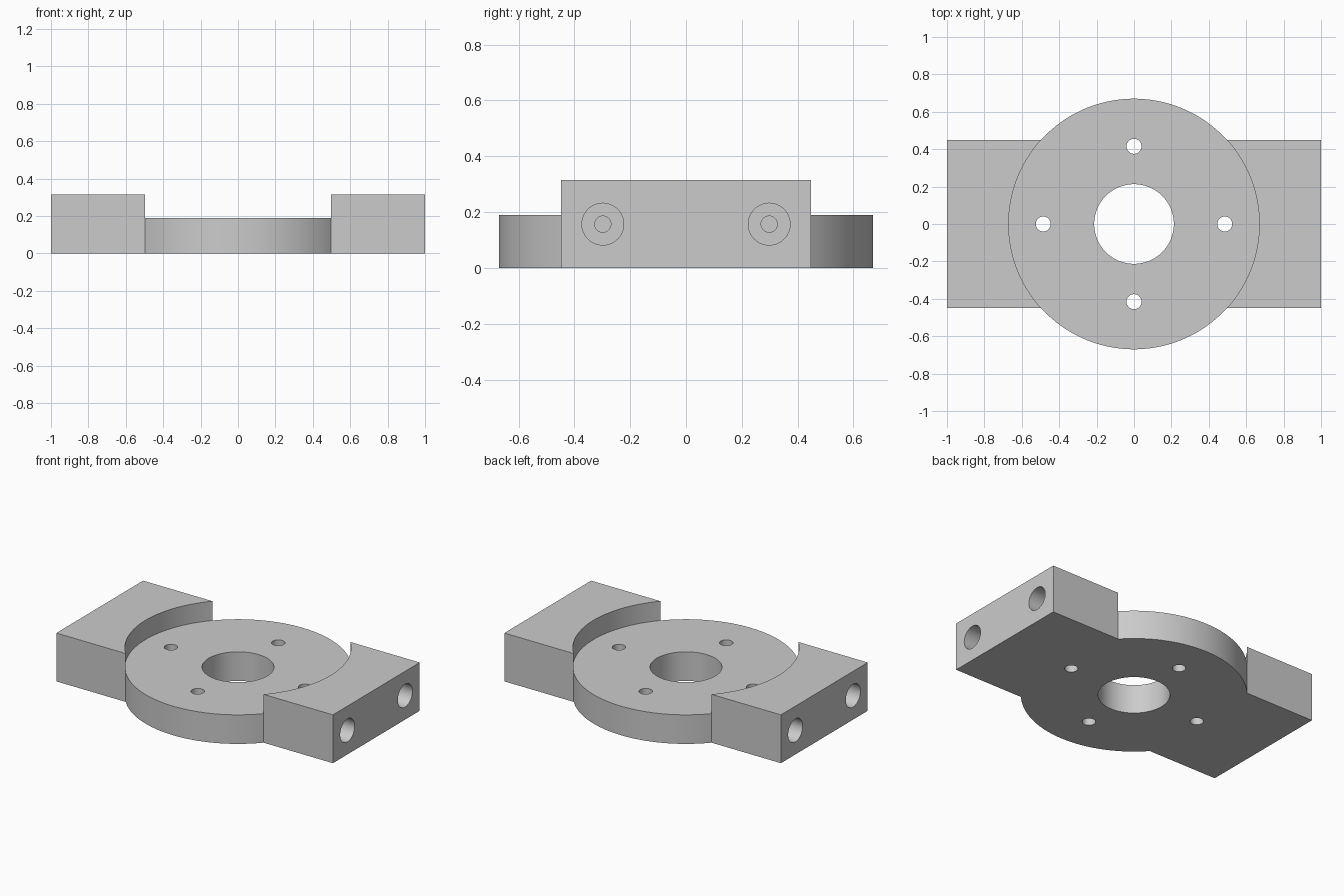
import bpy, bmesh
from math import asin, cos, sin, pi, radians
from mathutils import Matrix, Vector

if "Cube" in bpy.data.objects:
    bpy.data.objects.remove(bpy.data.objects["Cube"], do_unlink=True)

DISC_R, DISC_H = 0.67, 0.19
WING_X, WING_Y, WING_H = 1.0, 0.448, 0.316
CORNER = asin(WING_Y / DISC_R)

grey = bpy.data.materials.new("plain grey")
grey.use_nodes = True
grey.diffuse_color = (0.6, 0.6, 0.6, 1)
grey.node_tree.nodes["Principled BSDF"].inputs["Base Color"].default_value = (0.6, 0.6, 0.6, 1)


def make_object(name, bm):
    bmesh.ops.remove_doubles(bm, verts=bm.verts, dist=1e-5)
    bmesh.ops.recalc_face_normals(bm, faces=bm.faces)
    mesh = bpy.data.meshes.new(name)
    bm.to_mesh(mesh)
    bm.free()
    mesh.materials.append(grey)
    obj = bpy.data.objects.new(name, mesh)
    bpy.context.collection.objects.link(obj)
    return obj


def arc(start, end, steps):
    angles = [start + (end - start) * i / steps for i in range(steps + 1)]
    return [Vector((DISC_R * cos(t), DISC_R * sin(t), 0)) for t in angles]


def at(points, z):
    return [Vector((p.x, p.y, z)) for p in points]


def build_body():
    bm = bmesh.new()

    def face(points):
        bm.faces.new([bm.verts.new(p) for p in points])

    def wall(points, low, high):
        for a, b in zip(points, points[1:]):
            face(at([a, b], low) + at([b, a], high))

    right = arc(-CORNER, CORNER, 32)
    back = arc(CORNER, pi - CORNER, 48)
    left = arc(pi - CORNER, pi + CORNER, 32)
    front = arc(pi + CORNER, 2 * pi - CORNER, 48)
    outline = list(back)

    # raised wing blocks with curved inner walls
    for side, curve in ((-1, left), (1, right)):
        tips = [Vector((side * WING_X, y, 0)) for y in (curve[0].y, curve[-1].y)]
        face(at(curve + tips[::-1], WING_H))
        wall(curve, DISC_H, WING_H)
        wall(tips, 0, WING_H)
        for p, q in zip((curve[0], curve[-1]), tips):
            face(at([p, q], 0) + at([q, p], WING_H) + at([p], DISC_H))
        outline += tips
        if side < 0:
            outline += front

    # central disc and shared underside
    wall(back, 0, DISC_H)
    wall(front, 0, DISC_H)
    face(at(right[:-1] + back[:-1] + left[:-1] + front[:-1], DISC_H))
    face(at(outline, 0))
    return make_object("mounting_plate", bm)


def drill(body, name, specs, along_x=False):
    """Cut a group of separate round holes: (centre, radius, length, sides)."""
    bm = bmesh.new()
    turn = Matrix.Rotation(pi / 2, 4, "Y") if along_x else Matrix()
    for centre, radius, length, sides in specs:
        bmesh.ops.create_cone(bm, cap_ends=True, segments=sides, radius1=radius,
                              radius2=radius, depth=length,
                              matrix=Matrix.Translation(centre) @ turn)
    cutter = make_object(name, bm)
    cutter.hide_render = True
    mod = body.modifiers.new(name, "BOOLEAN")
    mod.operation, mod.solver, mod.object = "DIFFERENCE", "EXACT", cutter
    bpy.context.view_layer.objects.active = body
    bpy.ops.object.modifier_apply(modifier=name)
    bpy.data.objects.remove(cutter, do_unlink=True)


body = build_body()

# centre bore and four bolt holes
bolts = [(0.485, 0), (-0.485, 0), (0, 0.415), (0, -0.415)]
drill(body, "vertical_holes",
      [((0, 0, 0.1), 0.213, 1, 96)] + [((x, y, 0.1), 0.04, 1, 40) for x, y in bolts])

# stepped blind holes in both ends
ends = [(sx, sy * 0.298) for sx in (-1, 1) for sy in (-1, 1)]
drill(body, "counterbores", [((s, y, 0.157), 0.075, 0.5, 48) for s, y in ends], True)
drill(body, "pilot_holes", [((s, y, 0.157), 0.029, 0.8, 32) for s, y in ends], True)

# smooth curved walls, crisp edges
bpy.ops.object.select_all(action="DESELECT")
body.select_set(True)
bpy.context.view_layer.objects.active = body
bpy.ops.object.shade_smooth_by_angle(angle=radians(30))
